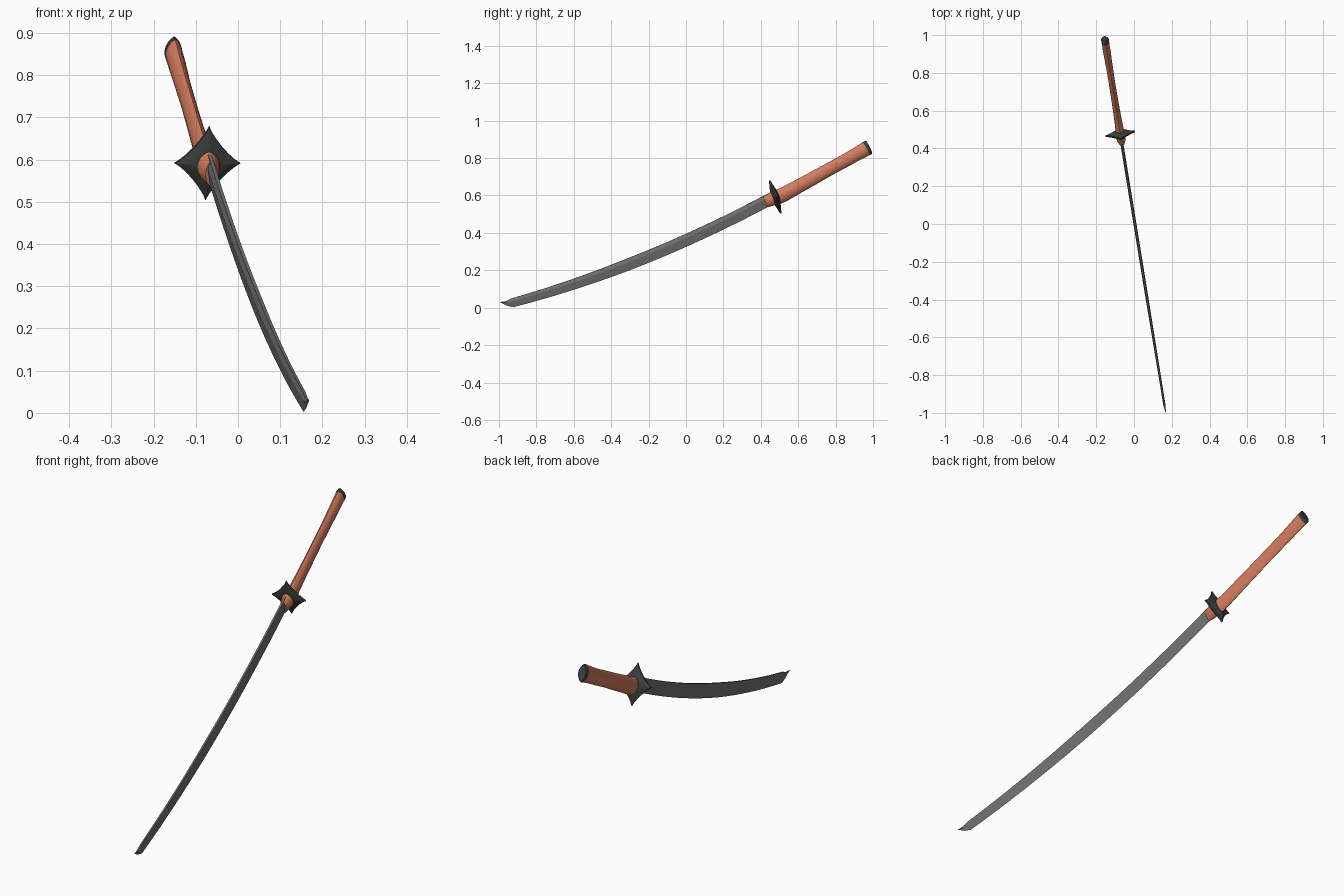
import bpy, bmesh, math
from mathutils import Vector, Matrix

if "Cube" in bpy.data.objects:
    bpy.data.objects.remove(bpy.data.objects["Cube"])

COS = 0.987                                    # the sword's vertical plane is turned about z
TURN = Matrix.Rotation(math.acos(COS), 4, 'Z')


def material(name, rgb):
    m = bpy.data.materials.new(name)
    m.diffuse_color = (*rgb, 1)
    m.use_nodes = True
    m.node_tree.nodes["Principled BSDF"].inputs["Base Color"].default_value = m.diffuse_color
    return m


STEEL = material("steel", (0.17, 0.17, 0.17))
DARK = material("dark_metal", (0.045, 0.05, 0.05))
WRAP = material("wrap", (0.65, 0.2, 0.11))


def place(v, y, z):
    """Sideways offset v plus side-view position (y, z) -> world point."""
    return TURN @ Vector((v, y / COS, z)) + Vector((0.005, 0, 0))


def build(name, rings, mat, angle=35):
    """Skin closed rings of (v, y, z) points and cap both ends."""
    bm = bmesh.new()
    rows = [[bm.verts.new(place(*p)) for p in r] for r in rings]
    n = len(rows[0])
    for a, b in zip(rows, rows[1:]):
        for i in range(n):
            j = (i + 1) % n
            bm.faces.new((a[i], a[j], b[j], b[i]))
    bm.faces.new(rows[0])
    bm.faces.new(rows[-1])
    bmesh.ops.remove_doubles(bm, verts=bm.verts, dist=0.0001)
    bmesh.ops.recalc_face_normals(bm, faces=bm.faces)
    me = bpy.data.meshes.new(name)
    bm.to_mesh(me)
    bm.free()
    me.materials.append(mat)
    ob = bpy.data.objects.new(name, me)
    bpy.context.collection.objects.link(ob)
    bpy.ops.object.select_all(action='DESELECT')
    ob.select_set(True)
    bpy.context.view_layer.objects.active = ob
    bpy.ops.object.shade_smooth_by_angle(angle=math.radians(angle))
    return ob


# Blade: curved centre line, flat spine, side ridges and a sharp lower edge
def blade_ring(y, h=None, drop=0.0):
    z = 0.36 + 0.447 * y + 0.097 * y * y
    d = Vector((1, 0.447 + 0.194 * y)).normalized()
    f = min(1, max(0, (-0.3 - y) / 0.63))      # taper towards the tip
    h = h or 0.032 - 0.008 * f
    z -= drop or 0.0025 * f
    t = 0.008 - 0.002 * f
    ring = []
    for v, s in ((t / 2, 1), (t, 0.35), (0, -1), (-t, 0.35), (-t / 2, 1)):
        ring.append((v, y - d.y * h * s, z + d.x * h * s))
    return ring


rings = [blade_ring(-0.962, 0.0125, -0.003)]
rings += [blade_ring(-0.93 + 1.385 * i / 18) for i in range(19)]
tip = [(v, -0.998 + e, 0.03 - e * 0.2) for v, e in
       ((0.001, 0), (0.001, 0.002), (0, 0.004), (-0.001, 0.002), (-0.001, 0))]
build("blade", [tip] + rings, STEEL, 20)


# Grip parts: lens-shaped sections along a path of (y, z, half height, half thickness)
def grip(name, path, mat, point=0.6):
    rings = []
    for i, (y, z, h, t) in enumerate(path):
        a, b = path[max(i - 1, 0)], path[min(i + 1, len(path) - 1)]
        d = Vector((b[0] - a[0], b[1] - a[1])).normalized()
        ring = []
        for k in range(20):
            q = 2 * math.pi * k / 20
            s, c = math.sin(q), math.cos(q)
            ring.append((t * s * abs(s) ** point, y - d.y * h * c, z + d.x * h * c))
        rings.append(ring)
    return build(name, rings, mat, 40)


grip("collar", [(0.423, 0.567, 0.032, 0.013), (0.44, 0.573, 0.034, 0.022),
                (0.475, 0.588, 0.038, 0.029)], WRAP, 0.3)
grip("handle", [(0.475, 0.586, 0.04, 0.024), (0.52, 0.604, 0.039, 0.021),
                (0.6, 0.648, 0.037, 0.0185), (0.68, 0.692, 0.036, 0.0175),
                (0.76, 0.737, 0.035, 0.017), (0.84, 0.78, 0.035, 0.018),
                (0.91, 0.82, 0.036, 0.02), (0.965, 0.851, 0.039, 0.02)], WRAP)
grip("end_cap", [(0.963, 0.85, 0.0395, 0.0205), (0.976, 0.857, 0.0395, 0.0205),
                 (0.98, 0.859, 0.035, 0.016)], DARK)


# Guard: four-pointed star with concave sides, thick at the centre
def guard_ring(scale, off):
    tilt = math.radians(19)
    ring = []
    for k in range(32):
        q = 2 * math.pi * k / 32
        c, s = math.cos(q), math.sin(q)
        # the star rounds out towards the centre
        p = 1 + 1.45 * scale
        v = 0.079 * scale * math.copysign(abs(c) ** p, c)
        w = 0.093 * scale * math.copysign(abs(s) ** p, s)
        ring.append((v, 0.477 + off * math.cos(tilt) - w * math.sin(tilt),
                     0.592 + off * math.sin(tilt) + w * math.cos(tilt)))
    return ring


build("guard", [guard_ring(0.45, -0.016), guard_ring(0.75, -0.009), guard_ring(1, -0.004),
                guard_ring(1, 0.004), guard_ring(0.75, 0.009), guard_ring(0.45, 0.016)], DARK, 35)
